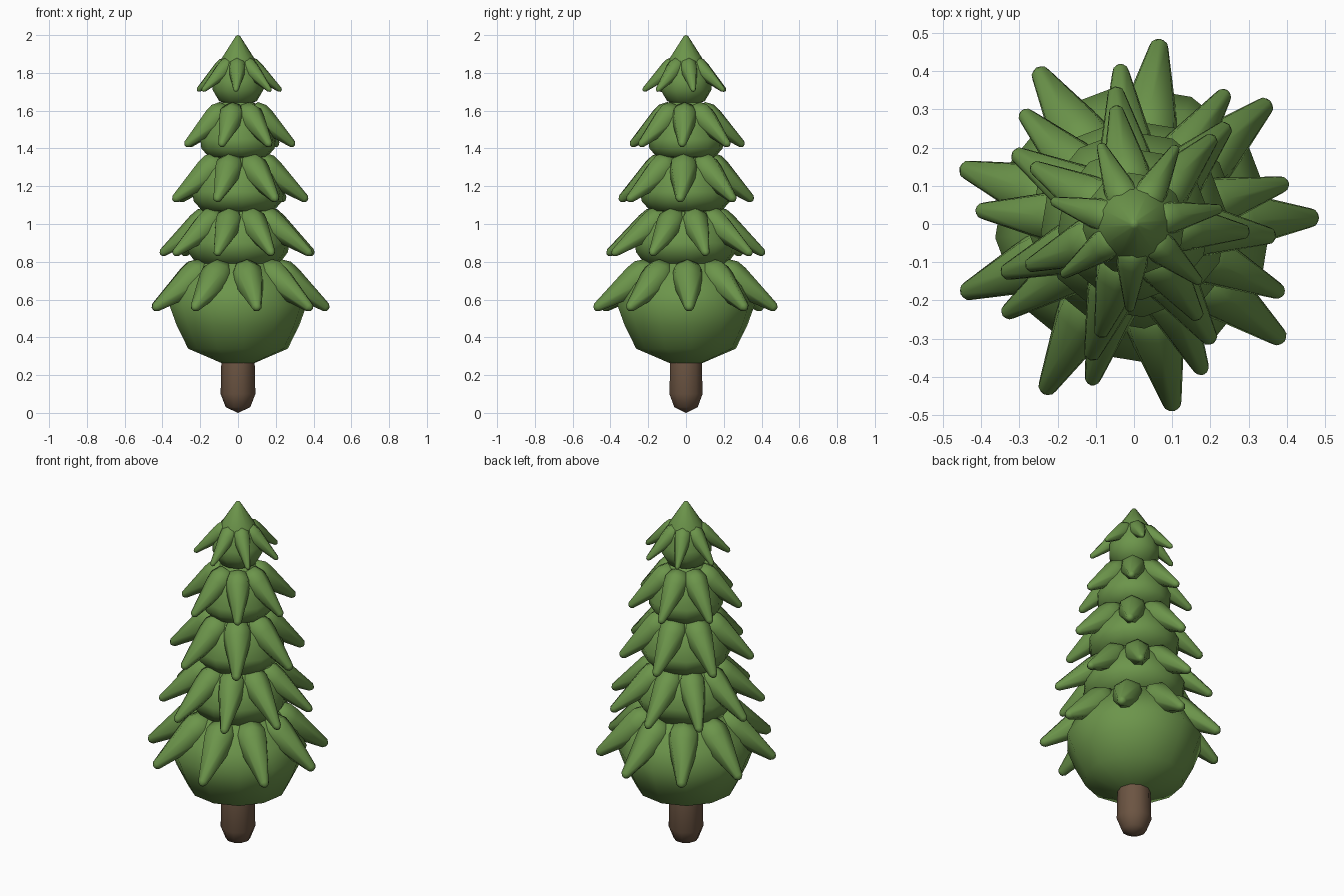
import bpy, bmesh, math, random
from mathutils import Vector, Matrix

if "Cube" in bpy.data.objects:
    bpy.data.objects.remove(bpy.data.objects["Cube"])

random.seed(4)


def material(name, rgb):
    m = bpy.data.materials.new(name)
    m.diffuse_color = (*rgb, 1)
    m.use_nodes = True
    m.node_tree.nodes["Principled BSDF"].inputs["Base Color"].default_value = m.diffuse_color
    return m


GREEN = material("needle green", (0.15, 0.30, 0.07))
BROWN = material("bark brown", (0.15, 0.09, 0.055))


def ring_loft(bm, profile, sides, matrix=Matrix(), phase=0.0):
    """Closed surface of revolution from (radius, height) points."""
    rings = []
    for r, z in profile:
        if r == 0:
            rings.append([bm.verts.new(matrix @ Vector((0, 0, z)))])
        else:
            rings.append([bm.verts.new(matrix @ Vector((
                r * math.cos(phase + math.tau * i / sides),
                r * math.sin(phase + math.tau * i / sides), z))) for i in range(sides)])
    for a, b in zip(rings, rings[1:]):
        for i in range(sides):
            j = (i + 1) % sides
            quad = [a[i % len(a)], a[j % len(a)], b[j % len(b)], b[i % len(b)]]
            bm.faces.new(list(dict.fromkeys(quad)))


def finish(bm, name, mat, angle=75):
    bmesh.ops.recalc_face_normals(bm, faces=bm.faces)
    me = bpy.data.meshes.new(name)
    bm.to_mesh(me)
    bm.free()
    me.materials.append(mat)
    ob = bpy.data.objects.new(name, me)
    bpy.context.collection.objects.link(ob)
    bpy.ops.object.select_all(action='DESELECT')
    ob.select_set(True)
    bpy.context.view_layer.objects.active = ob
    bpy.ops.object.shade_smooth_by_angle(angle=math.radians(angle))


# Trunk with a blunt rounded foot
bm = bmesh.new()
ring_loft(bm, [(0, 0), (0.065, 0.03), (0.092, 0.10), (0.088, 0.28), (0.08, 0.36), (0, 0.38)], 10)
finish(bm, "trunk", BROWN)

# Foliage tiers: body profile, spike count, first angle, base (r, z), tip (r, z), base half width
TIERS = [
    ("bottom", [(0, 0.255), (0.09, 0.265), (0.265, 0.34), (0.325, 0.46), (0.365, 0.57), (0.32, 0.67),
                (0.22, 0.79), (0, 0.88)],
     9, 2, (0.20, 0.75), (0.485, 0.55), 0.092),
    ("lower", [(0, 0.76), (0.22, 0.79), (0.265, 0.85), (0.275, 0.90), (0.23, 1.0), (0.16, 1.08), (0, 1.14)],
     9, 15, (0.145, 1.035), (0.42, 0.84), 0.080),
    ("middle", [(0, 1.04), (0.19, 1.07), (0.235, 1.12), (0.245, 1.17), (0.19, 1.28), (0.12, 1.36), (0, 1.41)],
     7, -5, (0.115, 1.32), (0.36, 1.125), 0.083),
    ("upper", [(0, 1.33), (0.155, 1.355), (0.195, 1.40), (0.20, 1.45), (0.15, 1.56), (0.09, 1.64), (0, 1.69)],
     7, -4, (0.085, 1.595), (0.305, 1.415), 0.073),
    ("top", [(0, 1.62), (0.10, 1.65), (0.135, 1.71), (0.135, 1.76), (0.085, 1.88), (0.012, 1.994), (0, 2.0)],
     7, 10, (0.055, 1.85), (0.225, 1.705), 0.05),
]

for name, body, count, start, base, tip, width in TIERS:
    bm = bmesh.new()
    ring_loft(bm, body, 12, phase=0.1)
    finish(bm, name + "_foliage", GREEN)

    # Ring of drooping, round tipped spikes
    bm = bmesh.new()
    for k in range(count):
        a = math.radians(start + 360 * k / count)
        reach = tip[0] * random.uniform(0.97, 1.03)
        p = Vector((base[0] * math.cos(a), base[0] * math.sin(a), base[1]))
        q = Vector((reach * math.cos(a), reach * math.sin(a), tip[1]))
        d = q - p
        mat = Matrix.Translation(p) @ d.to_track_quat('Z', 'Y').to_matrix().to_4x4()
        L, w = d.length, width
        ring_loft(bm, [(0, -0.35 * w), (0.7 * w, -0.25 * w), (0.95 * w, 0.1 * L), (0.9 * w, 0.25 * L),
                       (0.28 * w, 0.96 * L), (0.14 * w, L), (0, 1.01 * L)], 7, mat, math.pi / 2)
    finish(bm, name + "_branch_spikes", GREEN)
